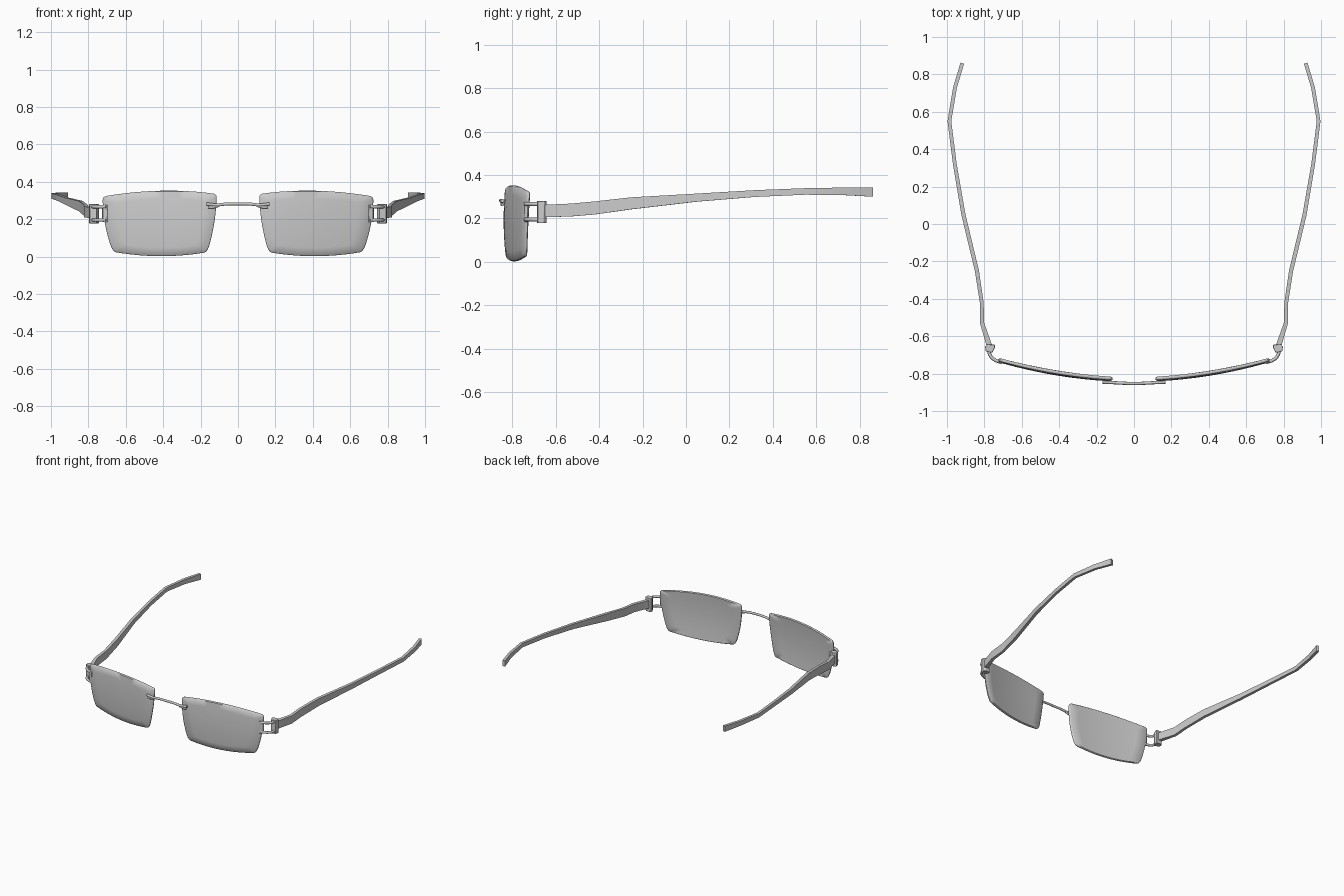
import bpy, bmesh
from mathutils import Vector

if "Cube" in bpy.data.objects:
    bpy.data.objects.remove(bpy.data.objects["Cube"])


def finish(name, bm, mirror=True, angle=0.6, bevel=0):
    bmesh.ops.recalc_face_normals(bm, faces=bm.faces)
    me = bpy.data.meshes.new(name)
    bm.to_mesh(me)
    bm.free()
    ob = bpy.data.objects.new(name, me)
    bpy.context.collection.objects.link(ob)
    if mirror:
        m = ob.modifiers.new("Mirror", 'MIRROR')
        m.use_mirror_merge = False
    if bevel:
        b = ob.modifiers.new("Bevel", 'BEVEL')
        b.width, b.segments = bevel, 2
    bpy.ops.object.select_all(action='DESELECT')
    ob.select_set(True)
    bpy.context.view_layer.objects.active = ob
    bpy.ops.object.shade_smooth_by_angle(angle=angle)
    return ob


def skin(bm, rings, caps=True):
    # bridge consecutive rings of coordinates with quads
    loops = [[bm.verts.new(p) for p in r] for r in rings]
    n = len(loops[0])
    for a, b in zip(loops, loops[1:]):
        for i in range(n):
            j = (i + 1) % n
            bm.faces.new((a[i], a[j], b[j], b[i]))
    if caps:
        bm.faces.new(loops[0])
        bm.faces.new(loops[-1])
    return loops


def quad_bezier(a, c, b, t):
    return a * (1 - t) ** 2 + c * 2 * t * (1 - t) + b * t * t


# Lenses: bowed four-sided outline with rounded corners, curved in depth
corners = [Vector(p) for p in ((.114, .334), (.723, .321), (.670, .026), (.163, .024))]
mids = [Vector(p) for p in ((.41, .352), (.712, .18), (.415, .002), (.127, .18))]
trim = (.05, .05, .10, .10)
sides = []
for i in range(4):
    a, b = corners[i], corners[(i + 1) % 4]
    c = mids[i] * 2 - (a + b) / 2
    k = .035 if i % 2 == 0 else .12
    k0, k1 = (k, k) if i % 2 == 0 else ((.06, .14) if i == 1 else (.14, .06))
    sides.append([quad_bezier(a, c, b, k0 + (1 - k0 - k1) * t / 12) for t in range(13)])
outline = []
for i in range(4):
    outline += sides[i]
    p, q = sides[i][-1], sides[(i + 1) % 4][0]
    outline += [quad_bezier(p, corners[(i + 1) % 4], q, t / 5) for t in range(1, 5)]
centre = Vector((.415, .18))


def lens_ring(scale, depth):
    pts = [centre + (p - centre) * scale for p in outline]
    return [(p.x, -.844 + .2 * p.x ** 2 + .3 * (p.y - .18) ** 2 + depth, p.y) for p in pts]


T = .018
profile = [(.02, 0), (.25, 0), (.5, 0), (.75, 0), (.98, 0), (1, .005),
           (1, T - .005), (.98, T), (.75, T), (.5, T), (.25, T), (.02, T)]
bm = bmesh.new()
skin(bm, [lens_ring(s, d) for s, d in profile])
finish("lens", bm, angle=.9)


# Temple arms: rectangular section swept along x, y with low and high z
arm = [(.772, -.655, .205, .262, .030), (.812, -.53, .209, .268, .022),
       (.814, -.42, .218, .278, .020), (.840, -.25, .242, .297, .022),
       (.912, .05, .277, .314, .022), (.958, .32, .299, .330, .020),
       (.987, .55, .309, .339, .020), (.957, .73, .307, .342, .020),
       (.918, .86, .300, .343, .020)]
rings = []
for i, (x, y, lo, hi, w) in enumerate(arm):
    p, q = arm[max(i - 1, 0)], arm[min(i + 1, len(arm) - 1)]
    d = Vector((q[0] - p[0], q[1] - p[1])).normalized()
    nx, ny = d.y * w / 2, -d.x * w / 2
    rings.append([(x - nx, y - ny, lo), (x + nx, y + ny, lo),
                  (x + nx, y + ny, hi), (x - nx, y - ny, hi)])
bm = bmesh.new()
skin(bm, rings)
finish("temple_arm", bm, angle=.5)


# Hinge block: upright plate flaring at the front of each arm
bm = bmesh.new()
plan = [(.757, -.688), (.792, -.682), (.797, -.655), (.782, -.643), (.744, -.645), (.744, -.662)]
skin(bm, [[(x, y, z) for x, y in plan] for z in (.178, .280)])
finish("hinge_block", bm, angle=.4, bevel=.003)


# Mounting post: upright bar gripping the outer lens edge
bm = bmesh.new()
plan = [(.697, -.748), (.722, -.742), (.727, -.728), (.702, -.732)]
skin(bm, [[(x, y, z) for x, y in plan] for z in (.184, .276)])
finish("mounting_post", bm, angle=.4, bevel=.003)


def rod(name, paths, radius):
    cu = bpy.data.curves.new(name, 'CURVE')
    cu.dimensions = '3D'
    cu.bevel_depth, cu.bevel_resolution = radius, 3
    cu.resolution_u, cu.use_fill_caps = 6, True
    for path in paths:
        s = cu.splines.new('BEZIER')
        s.bezier_points.add(len(path) - 1)
        for bp, co in zip(s.bezier_points, path):
            bp.co = co
            bp.handle_left_type = bp.handle_right_type = 'AUTO'
    ob = bpy.data.objects.new(name, cu)
    bpy.context.collection.objects.link(ob)
    bpy.ops.object.select_all(action='DESELECT')
    ob.select_set(True)
    bpy.context.view_layer.objects.active = ob
    bpy.ops.object.convert(target='MESH')
    bpy.ops.object.shade_smooth_by_angle(angle=.9)


# Hinge rods: upper and lower curved links from post to block
rod("hinge_rods", [[(s * x, y, z) for x, y in ((.705, -.740), (.742, -.728), (.768, -.704), (.778, -.668))]
                   for s in (-1, 1) for z in (.266, .195)], .009)

# Nose bridge: slim bowed rod, with a second short prong on each lens
half = [(.168, -.846, .281), (.115, -.848, .276), (.06, -.851, .281)]
rod("nose_bridge", [[(-x, y, z) for x, y, z in half] + [(0, -.853, .282)] + half[::-1]], .0085)
rod("bridge_prongs", [[(s * .10, -.848, .274), (s * .125, -.849, .265), (s * .16, -.846, .263)]
                      for s in (-1, 1)], .007)
